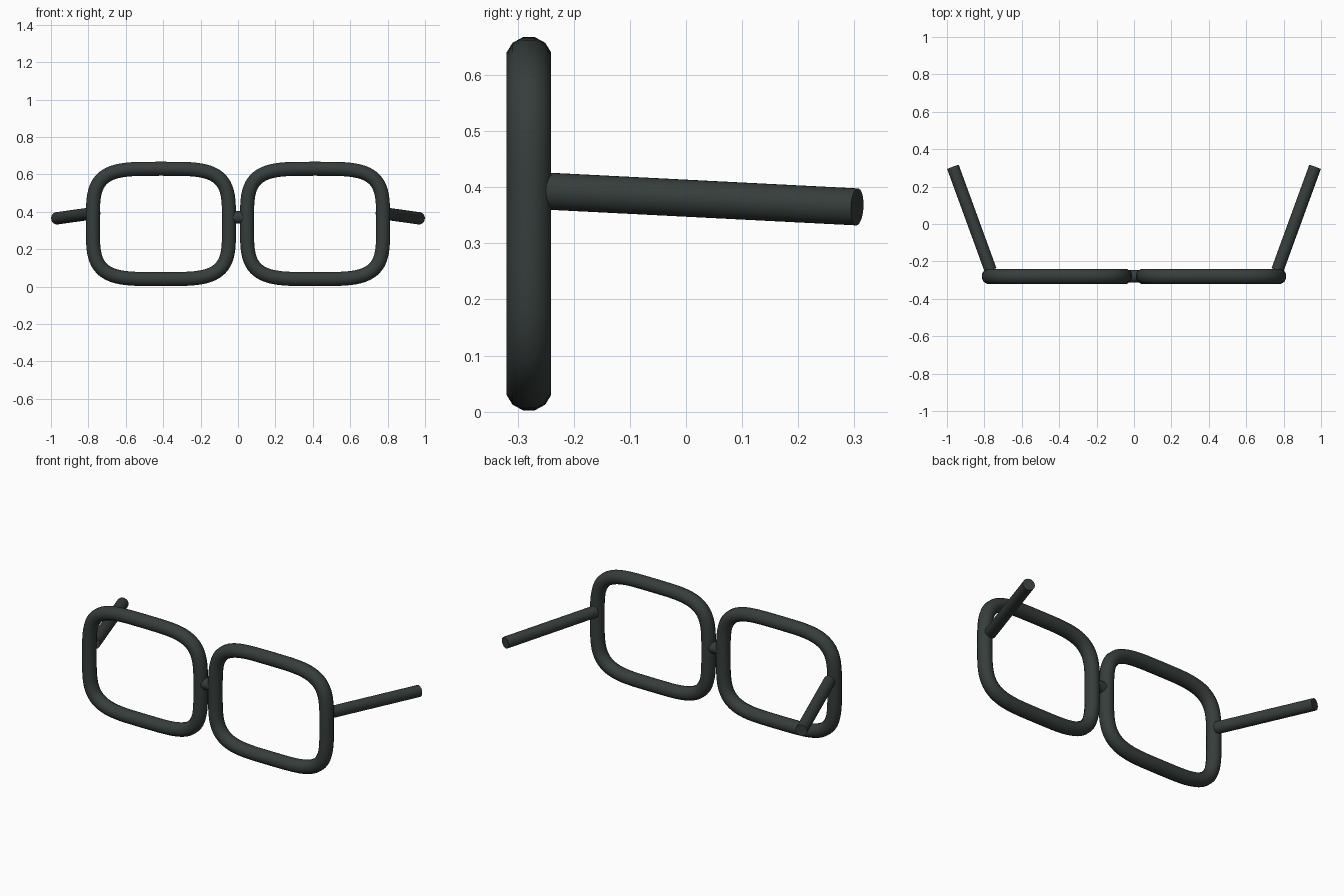
import bpy, bmesh, math
from mathutils import Vector

if "Cube" in bpy.data.objects:
    bpy.data.objects.remove(bpy.data.objects["Cube"])

mat = bpy.data.materials.new("dark_grey_green")
mat.diffuse_color = (0.036, 0.047, 0.044, 1)
mat.use_nodes = True
mat.node_tree.nodes["Principled BSDF"].inputs["Base Color"].default_value = mat.diffuse_color


def finish(name, bm):
    bmesh.ops.recalc_face_normals(bm, faces=bm.faces[:])
    me = bpy.data.meshes.new(name)
    bm.to_mesh(me)
    bm.free()
    me.materials.append(mat)
    ob = bpy.data.objects.new(name, me)
    bpy.context.collection.objects.link(ob)
    bpy.ops.object.select_all(action='DESELECT')
    ob.select_set(True)
    bpy.context.view_layer.objects.active = ob
    bpy.ops.object.shade_smooth_by_angle(angle=math.radians(40))
    return ob


def rim(name, cx, cz=0.335, y=-0.28, a=0.364, b=0.295, r=0.040, n=4, segs=72, sides=12):
    """Round tube swept along a rounded-square loop."""
    bm = bmesh.new()
    rings = []
    for i in range(segs):
        t = 2 * math.pi * i / segs
        c, s = math.cos(t), math.sin(t)
        x = a * math.copysign(abs(c) ** (2 / n), c)
        z = b * math.copysign(abs(s) ** (2 / n), s)
        out = Vector((x ** 3 / a ** 4, 0, z ** 3 / b ** 4)).normalized()
        ring = []
        for k in range(sides):
            p = 2 * math.pi * (k + 0.5) / sides
            pos = Vector((cx + x, y, cz + z)) + out * (r * 0.97 * math.cos(p))
            ring.append(bm.verts.new(pos + Vector((0, r * 1.03 * math.sin(p), 0))))
        rings.append(ring)
    for i in range(segs):
        r0, r1 = rings[i], rings[(i + 1) % segs]
        for k in range(sides):
            j = (k + 1) % sides
            bm.faces.new((r0[k], r0[j], r1[j], r1[k]))
    return finish(name, bm)


def rod(name, p0, p1, r, sides=32):
    """Capped cylinder between two points."""
    p0, p1 = Vector(p0), Vector(p1)
    d = p1 - p0
    bm = bmesh.new()
    bmesh.ops.create_cone(bm, cap_ends=True, segments=sides, radius1=r, radius2=r, depth=d.length)
    rot = d.to_track_quat('Z', 'Y').to_matrix().to_4x4()
    bmesh.ops.transform(bm, matrix=rot, verts=bm.verts[:])
    bmesh.ops.translate(bm, vec=(p0 + p1) / 2, verts=bm.verts[:])
    return finish(name, bm)


# Rims and temple arms on both sides
for side, sx in (("left", -1), ("right", 1)):
    rim(side + "_rim", sx * 0.412)
    rod(side + "_temple_arm", (sx * 0.767, -0.246, 0.393), (sx * 0.968, 0.305, 0.365), 0.033)

# Bridge joining the rims
rod("bridge", (-0.045, -0.28, 0.37), (0.045, -0.28, 0.37), 0.033)
